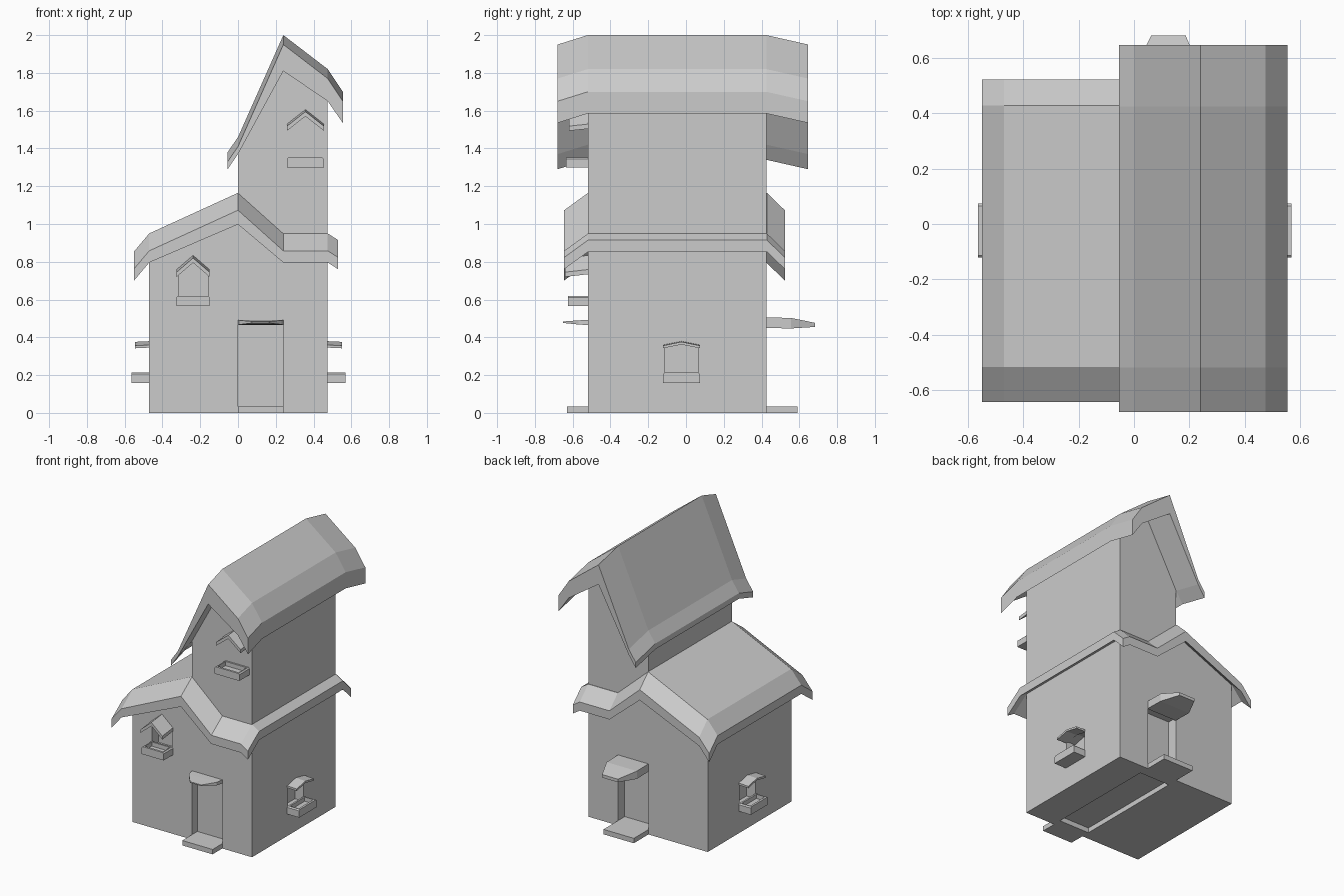
import bpy, bmesh

if "Cube" in bpy.data.objects:
    bpy.data.objects.remove(bpy.data.objects["Cube"])


def loft(name, rings):
    """Solid skinned through rings of equal point count, capped at both ends."""
    bm = bmesh.new()
    vs = [[bm.verts.new(p) for p in r] for r in rings]
    n = len(rings[0])
    for a, b in zip(vs, vs[1:]):
        for i in range(n):
            j = (i + 1) % n
            bm.faces.new((a[i], a[j], b[j], b[i]))
    bm.faces.new(vs[0])
    bm.faces.new(vs[-1])
    bmesh.ops.recalc_face_normals(bm, faces=bm.faces)
    me = bpy.data.meshes.new(name)
    bm.to_mesh(me)
    bm.free()
    ob = bpy.data.objects.new(name, me)
    bpy.context.collection.objects.link(ob)
    return ob


def along_y(name, profile, stations):
    """Sweep an (x, z) profile along y; each station is (y, z offset)."""
    return loft(name, [[(x, y, z + dz) for x, z in profile] for y, dz in stations])


def box(name, x0, x1, y0, y1, z0, z1):
    return along_y(name, [(x0, z0), (x1, z0), (x1, z1), (x0, z1)], [(y0, 0), (y1, 0)])


def cut(ob, cutter):
    mod = ob.modifiers.new("cut", 'BOOLEAN')
    mod.operation = 'DIFFERENCE'
    mod.solver = 'EXACT'
    mod.object = cutter
    bpy.context.view_layer.objects.active = ob
    bpy.ops.object.modifier_apply(modifier=mod.name)
    bpy.data.objects.remove(cutter)


# Walls: house and tower share one outline
walls = along_y("walls", [(-.47, 0), (.475, 0), (.475, 1.70), (.24, 1.86),
                          (0, 1.42), (0, 1.09), (-.47, .89)], [(-.52, 0), (.425, 0)])

# Roofs, with ends that droop past the walls
low_top = [(-.55, .855), (-.47, .95), (0, 1.165), (.24, .95), (.475, .95), (.53, .915)]
low_under = [(x, z - .062) for x, z in low_top]
low_under[2] = (0, 1.09)
along_y("lower_roof", low_top + low_under[::-1],
        [(-.645, -.092), (-.518, 0), (.428, 0), (.523, -.092)])

high_top = [(-.055, 1.38), (0, 1.46), (.24, 2.0), (.475, 1.82), (.555, 1.70)]
high_under = [(-.055, 1.34), (0, 1.42), (.24, 1.86), (.475, 1.70), (.555, 1.585)]
along_y("tower_roof", high_top + high_under[::-1],
        [(-.68, -.05), (-.52, 0), (.425, 0), (.647, -.05)])

# Door recesses joined by a shallow groove under the floor
cut(walls, box("door_cutter", 0, .24, -.7, -.46, -.1, .47))
cut(walls, box("door_cutter", 0, .24, .35, .7, -.1, .47))
cut(walls, box("groove_cutter", 0, .24, -.5, .4, -.1, .035))
box("front_step", 0, .24, -.63, -.46, 0, .035)
box("back_step", 0, .24, .35, .59, 0, .035)


# Door awnings: chamfered plan tapering to a thinner tip
def awning(name, stations):
    """Each station is (y, x0, x1, z bottom, z top)."""
    loft(name, [[(a, y, b0), (b, y, b0), (b, y, t), (a, y, t)]
                for y, a, b, b0, t in stations])


awning("front_awning", [(-.52, 0, .24, .465, .492), (-.57, .01, .23, .468, .49),
                        (-.65, .075, .165, .476, .484)])
awning("back_awning", [(.42, 0, .24, .45, .505), (.555, 0, .24, .447, .503),
                       (.682, .062, .187, .455, .477)])


# Windows: pos maps (along wall, out from wall, height) to space
def front(u, d, z):
    return (u, -.52 - d, z)


def right(u, d, z):
    return (.475 + d, u, z)


def left(u, d, z):
    return (-.47 - d, u, z)


def window(name, pos, u, half, sill, sill_out, eave, peak, hood_out, droop, thick, opening):
    z0, z1 = sill
    # planter with a hollow top
    h, r, c = half, half - .015, .008
    plan = [[(-h, 0, z0), (h, 0, z0), (h, sill_out, z0), (-h, sill_out, z0)],
            [(-h, 0, z1 - c), (h, 0, z1 - c), (h, sill_out, z1 - c), (-h, sill_out, z1 - c)],
            [(c - h, 0, z1), (h - c, 0, z1), (h - c, sill_out, z1), (c - h, sill_out, z1)],
            [(-r, .012, z1), (r, .012, z1), (r, sill_out - .015, z1), (-r, sill_out - .015, z1)],
            [(-r, .012, z1 - .03), (r, .012, z1 - .03),
             (r, sill_out - .015, z1 - .03), (-r, sill_out - .015, z1 - .03)]]
    loft(name + "_planter", [[pos(u + a, d, z) for a, d, z in ring] for ring in plan])
    # gabled hood
    chevron = [(-h, eave), (0, peak), (h, eave),
               (h, eave - thick), (0, peak - thick), (-h, eave - thick)]
    loft(name + "_hood", [[pos(u + a, d, z - dz) for a, z in chevron]
                          for d, dz in ((-.01, 0), (hood_out, droop))])
    # recessed opening under the hood
    if opening:
        w = half - .009
        house = [(-w, z0 + .02), (w, z0 + .02), (w, eave - thick / 2),
                 (0, peak - thick / 2), (-w, eave - thick / 2)]
        cut(walls, loft("cutter", [[pos(u + a, d, z) for a, z in house] for d in (-.07, .1)]))


window("front_window", front, -.238, .087, (.565, .62), .105, .76, .835, .12, .015, .025, True)
window("tower_window", front, .357, .098, (1.30, 1.352), .115, 1.53, 1.607, .10, .012, .025, False)
for nm, pos in (("right_window", right), ("left_window", left)):
    window(nm, pos, -.024, .098, (.157, .213), .095, .36, .38, .075, .004, .014, True)
